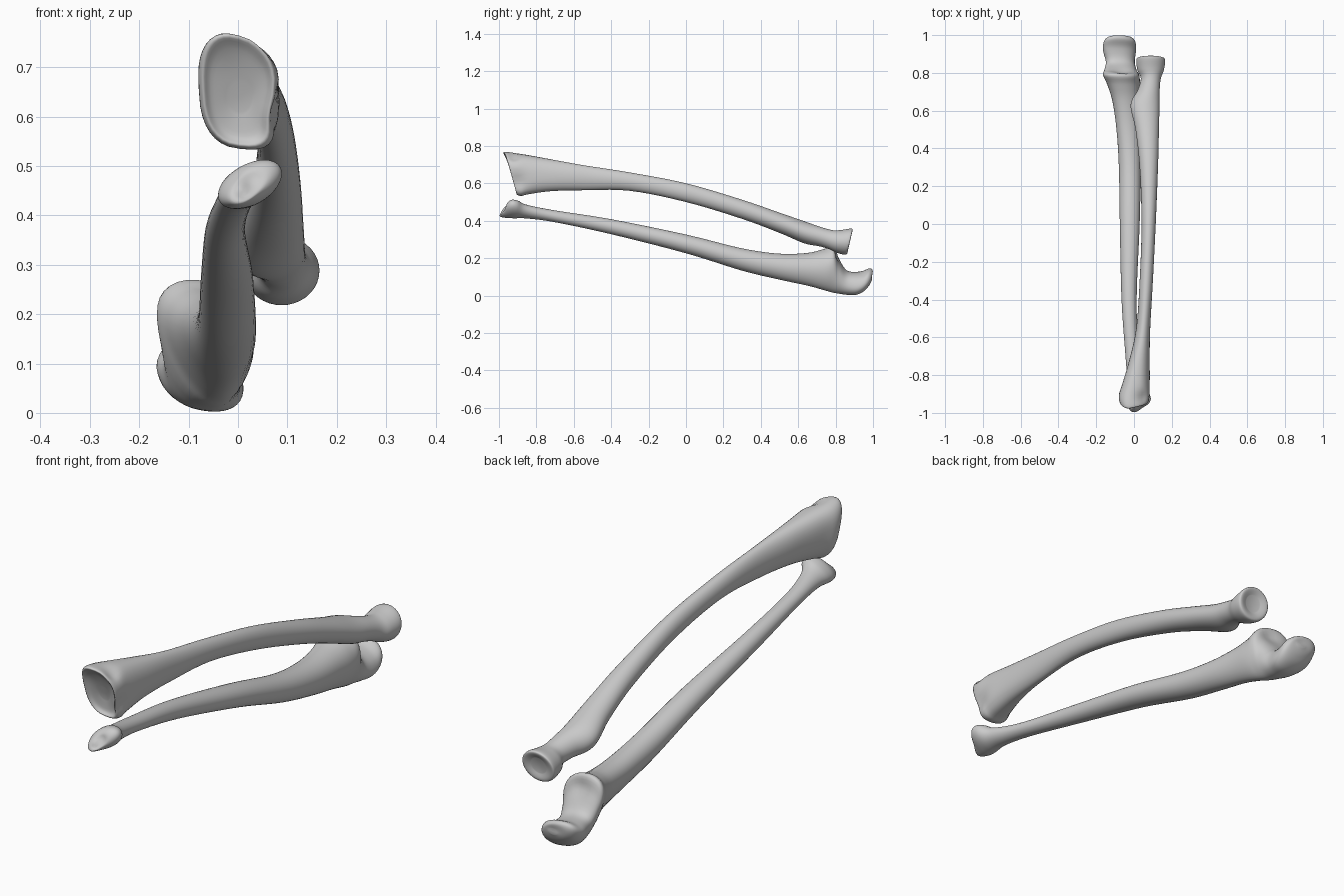
import bpy, bmesh, math
from mathutils import Vector

SIDES, STEPS = 36, 5


def catmull(a, b, c, d, t):
    return [0.5 * (2*q + (r-p)*t + (2*p-5*q+4*r-s)*t*t + (3*q-p-3*r+s)*t**3)
            for p, q, r, s in zip(a, b, c, d)]


def ring(row):
    # Tilted, tapered superellipse filling the given x and z extents
    y, x0, x1, z0, z1, tilt, taper, lean, power = row
    pts = []
    for i in range(SIDES):
        t = 2 * math.pi * i / SIDES
        c, s = math.cos(t), math.sin(t + tilt)
        c = math.copysign(abs(c) ** power, c)
        s = math.copysign(abs(s) ** power, s)
        pts.append(Vector(((x0+x1)/2 + (x1-x0)/2 * c * (1 + taper*s),
                           y + lean*s, (z0+z1)/2 + (z1-z0)/2 * s)))
    return pts


def bone(name, rows, bumps):
    # Fill omitted tilt, taper, lean and roundness, then loft the sections
    full = [list(r) + [0, 0, 0, 1][len(r)-5:] for r in rows]
    ext = [full[0]] + full + [full[-1]]
    dense = [catmull(*ext[i:i+4], k / STEPS)
             for i in range(len(full)-1) for k in range(STEPS)] + [full[-1]]
    bm = bmesh.new()
    rings = [[bm.verts.new(p) for p in ring(r)] for r in dense]
    for a, b in zip(rings, rings[1:]):
        for i in range(SIDES):
            j = (i + 1) % SIDES
            bm.faces.new((a[i], a[j], b[j], b[i]))
    for end in (rings[0], rings[-1]):
        mid = bm.verts.new(sum((v.co for v in end), Vector()) / SIDES)
        for i in range(SIDES):
            bm.faces.new((end[i], end[(i+1) % SIDES], mid))
    # Soft local bumps and hollows
    for centre, radius, push in bumps:
        for v in bm.verts:
            d = (v.co - Vector(centre)).length / radius
            v.co += Vector(push) * math.exp(-d*d)
    bmesh.ops.recalc_face_normals(bm, faces=bm.faces)
    mesh = bpy.data.meshes.new(name)
    bm.to_mesh(mesh)
    bm.free()
    for p in mesh.polygons:
        p.use_smooth = True
    obj = bpy.data.objects.new(name, mesh)
    bpy.context.collection.objects.link(obj)


# Radius: broad dished wrist end, bowed shaft, disc-shaped head
# Each section: y, x range, z range, tilt, taper, lean, roundness
radius_rows = [
    (-.91, -.02, .03, .61, .67, 0, 0, -.01),
    (-.922, -.055, .06, .56, .735, -.15, 0, -.025, .8),
    (-.935, -.073, .078, .54, .762, -.2, 0, -.03, .75),
    (-.90, -.08, .088, .533, .762, -.2, 0, -.02, .75),
    (-.84, -.06, .085, .542, .75, -.15, 0, 0, .8),
    (-.72, -.025, .083, .558, .728, -.1, 0, 0, .9),
    (-.55, .012, .086, .563, .697),
    (-.3, .03, .1, .56, .658),
    (0, .04, .115, .5, .6),
    (.3, .03, .127, .41, .512),
    (.5, .008, .132, .335, .443),
    (.63, -.018, .135, .28, .398),
    (.71, .02, .136, .264, .37),
    (.77, .036, .142, .25, .35, 0, 0, .01),
    (.815, .018, .158, .23, .35, 0, 0, .012),
    (.865, .012, .165, .218, .358, 0, 0, .015),
    (.877, .022, .155, .229, .35, 0, 0, .014),
    (.868, .055, .125, .255, .325, 0, 0, .008)]
bone("radius", radius_rows, [
    ((.09, -.9, .605), .045, (-.02, 0, 0)),
    ((.05, -.92, .75), .035, (0, 0, -.018)),
    ((-.03, -.96, .75), .04, (0, -.012, .005))])

# Ulna: small knobbed wrist end, slim shaft, hooked elbow end
ulna_rows = [
    (-.975, .0, .02, .442, .462),
    (-.972, -.02, .055, .426, .49, .5, 0, .01),
    (-.945, -.038, .085, .415, .511, .5, 0, .01),
    (-.91, -.04, .085, .413, .508, .4, 0, .01),
    (-.85, -.034, .052, .412, .485, .2),
    (-.7, -.045, .026, .392, .455),
    (-.4, -.066, .014, .328, .408),
    (0, -.075, .03, .226, .326),
    (.3, -.08, .036, .133, .252),
    (.5, -.092, .036, .085, .224, -.1, .1),
    (.65, -.11, .034, .053, .228, -.2, .2),
    (.74, -.135, .035, .028, .25, -.25, .25),
    (.788, -.155, .03, .016, .268, -.25, .25, .005, .9),
    (.818, -.152, .015, .01, .205, -.25, .15, 0, .9),
    (.86, -.148, .005, .004, .135, -.25, .05, 0, .9),
    (.92, -.163, .012, .004, .128, -.35, .05, .01, .9),
    (.965, -.155, .01, .022, .145, -.35, .05, .015, .9),
    (.988, -.13, -.01, .052, .135, -.3, 0, .01),
    (.995, -.085, -.045, .085, .11)]
bone("ulna", ulna_rows, [
    ((0, -.985, .44), .03, (0, -.016, -.004)),
    ((.03, -.98, .475), .025, (0, .012, 0)),
    ((-.06, .81, .21), .045, (0, -.015, 0))])
